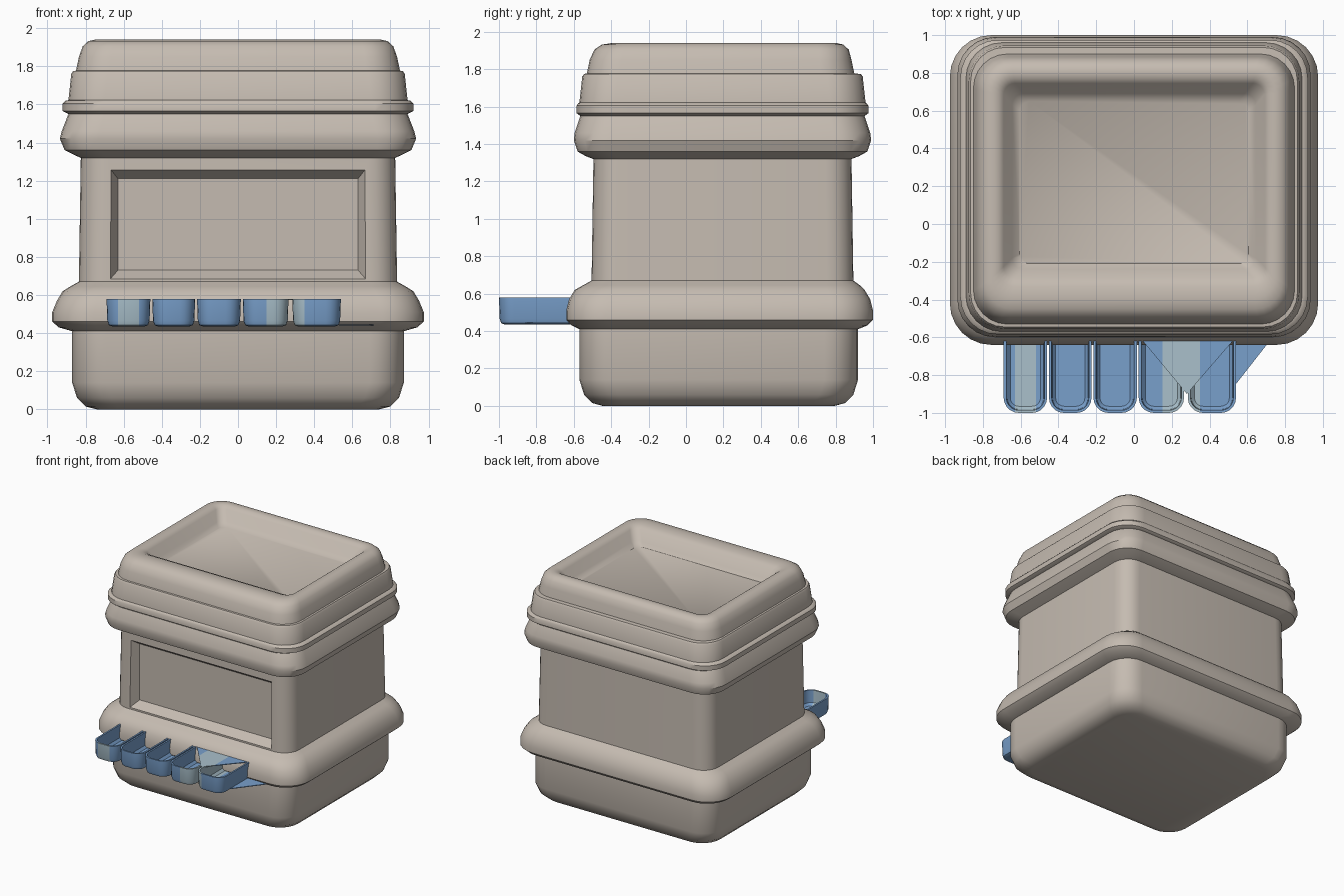
import bpy, bmesh, math
from mathutils import Vector

if "Cube" in bpy.data.objects:
    bpy.data.objects.remove(bpy.data.objects["Cube"])


def material(name, rgb):
    m = bpy.data.materials.new(name)
    m.diffuse_color = (*rgb, 1)
    m.use_nodes = True
    m.node_tree.nodes["Principled BSDF"].inputs["Base Color"].default_value = m.diffuse_color
    return m


BEIGE = material("warm beige", (0.56, 0.50, 0.44))
BLUE = material("mid blue", (0.19, 0.35, 0.60))
PALE = material("pale blue", (0.40, 0.53, 0.60))


def rounded_rect(cx, cy, hx, hy, r, z, seg=6):
    pts = []
    for k, (sx, sy) in enumerate([(1, 1), (-1, 1), (-1, -1), (1, -1)]):
        for i in range(seg + 1):
            a = math.radians(90 * (k + i / seg))
            pts.append((cx + sx * (hx - r) + r * math.cos(a),
                        cy + sy * (hy - r) + r * math.sin(a), z))
    return pts


def tray_outline(x0, x1, y0, y1, r, z, seg=5):
    # rounded at the front, square at the back
    pts = [(x1, y1, z), (x0, y1, z)]
    for cx, start in ((x0 + r, 180), (x1 - r, 270)):
        for i in range(seg + 1):
            a = math.radians(start + 90 * i / seg)
            pts.append((cx + r * math.cos(a), y0 + r + r * math.sin(a), z))
    return pts


def loft(bm, loops):
    rings = [[bm.verts.new(p) for p in loop] for loop in loops]
    n = len(rings[0])
    for a, b in zip(rings, rings[1:]):
        for i in range(n):
            j = (i + 1) % n
            bm.faces.new((a[i], a[j], b[j], b[i]))
    bm.faces.new(rings[0][::-1])
    bm.faces.new(rings[-1])
    bmesh.ops.recalc_face_normals(bm, faces=bm.faces)


def make_object(name, bm, mats):
    me = bpy.data.meshes.new(name)
    bm.to_mesh(me)
    bm.free()
    ob = bpy.data.objects.new(name, me)
    bpy.context.collection.objects.link(ob)
    for m in mats:
        me.materials.append(m)
    return ob


def smooth(ob, angle=35):
    bpy.ops.object.select_all(action='DESELECT')
    ob.select_set(True)
    bpy.context.view_layer.objects.active = ob
    bpy.ops.object.shade_smooth_by_angle(angle=math.radians(angle))


def jar_part(name, profile):
    # profile rows: height, half width, half depth, centre y, corner radius
    bm = bmesh.new()
    loft(bm, [rounded_rect(0, cy, hx, hy, r, z) for z, hx, hy, cy, r in profile])
    return make_object(name, bm, [BEIGE])


# container: rounded foot, wide shelf flange, square waist, upper rim
body = jar_part("container_body", [
    (0.00, 0.74, 0.62, 0.175, 0.14), (0.015, 0.80, 0.675, 0.175, 0.17),
    (0.06, 0.845, 0.72, 0.175, 0.18), (0.14, 0.87, 0.745, 0.175, 0.18),
    (0.41, 0.87, 0.745, 0.175, 0.18), (0.43, 0.94, 0.79, 0.18, 0.20),
    (0.46, 0.975, 0.82, 0.18, 0.22), (0.51, 0.975, 0.82, 0.18, 0.22),
    (0.57, 0.95, 0.805, 0.18, 0.21), (0.62, 0.92, 0.775, 0.18, 0.20),
    (0.645, 0.88, 0.74, 0.19, 0.18), (0.67, 0.835, 0.70, 0.195, 0.14),
    (1.32, 0.825, 0.69, 0.195, 0.14), (1.335, 0.86, 0.73, 0.195, 0.16),
    (1.36, 0.91, 0.775, 0.195, 0.18), (1.42, 0.935, 0.795, 0.195, 0.20),
    (1.46, 0.925, 0.79, 0.195, 0.20), (1.55, 0.89, 0.76, 0.195, 0.19),
    (1.57, 0.88, 0.75, 0.195, 0.19)])

# recessed front panel with sloping borders
bm = bmesh.new()
loft(bm, [[(-hx, y, z0), (hx, y, z0), (hx, y, z1), (-hx, y, z1)]
          for y, hx, z0, z1 in ((-0.56, 0.70, 0.65, 1.30), (-0.43, 0.63, 0.73, 1.21))])
cutter = make_object("panel_cutter", bm, [BEIGE])
cutter.hide_render = True
mod = body.modifiers.new("panel", 'BOOLEAN')
mod.operation = 'DIFFERENCE'
mod.solver = 'EXACT'
mod.object = cutter
bpy.context.view_layer.objects.active = body
bpy.ops.object.modifier_apply(modifier=mod.name)
bpy.data.objects.remove(cutter)
smooth(body)

# lid: lip ring, band, rounded crown and sunken top
lid = jar_part("lid", [
    (1.55, 0.89, 0.76, 0.195, 0.19), (1.565, 0.92, 0.78, 0.195, 0.20),
    (1.605, 0.92, 0.78, 0.195, 0.20), (1.62, 0.905, 0.77, 0.195, 0.20),
    (1.622, 0.89, 0.765, 0.195, 0.19), (1.76, 0.875, 0.75, 0.195, 0.19),
    (1.775, 0.865, 0.74, 0.195, 0.18), (1.777, 0.85, 0.715, 0.185, 0.18),
    (1.85, 0.835, 0.70, 0.185, 0.17), (1.905, 0.815, 0.68, 0.19, 0.16),
    (1.932, 0.785, 0.645, 0.195, 0.14), (1.94, 0.75, 0.60, 0.205, 0.11),
    (1.935, 0.715, 0.55, 0.22, 0.08), (1.915, 0.69, 0.515, 0.23, 0.06),
    (1.84, 0.645, 0.465, 0.225, 0.06), (1.81, 0.605, 0.43, 0.22, 0.05)])
smooth(lid)


def paint_bands(bm):
    # pale worn bands across the blue pieces
    for x in (-0.63, -0.52, 0.15, 0.35):
        bmesh.ops.bisect_plane(bm, geom=bm.verts[:] + bm.edges[:] + bm.faces[:],
                               plane_co=Vector((x, 0, 0)), plane_no=Vector((1, 0, 0)))
    for f in bm.faces:
        x = f.calc_center_median().x
        f.material_index = int(-0.63 < x < -0.52 or 0.15 < x < 0.35)


# row of five open scoops along the front
for k, (x0, x1) in enumerate([(-0.69, -0.46), (-0.45, -0.225), (-0.215, 0.015),
                              (0.025, 0.265), (0.285, 0.54)]):
    bm = bmesh.new()
    loft(bm, [tray_outline(x0 + d, x1 - d, -1.0 + d, -0.59, 0.08 - d, z)
              for z, d in ((0.435, 0.03), (0.442, 0.012), (0.465, 0.004), (0.58, 0),
                           (0.58, 0.014), (0.475, 0.018), (0.455, 0.035))])
    paint_bands(bm)
    smooth(make_object(f"scoop_{k + 1}", bm, [BLUE, PALE]))

# flat webs bridging the last scoops and the flange
for name, tri, z in (("top_web", [(0.03, -0.60), (0.28, -0.90), (0.54, -0.60)], 0.574),
                     ("side_web", [(0.53, -0.62), (0.53, -0.86), (0.71, -0.63)], 0.44)):
    bm = bmesh.new()
    loft(bm, [[(x, y, h) for x, y in tri] for h in (z, z + 0.006)])
    paint_bands(bm)
    make_object(name, bm, [BLUE, PALE])
